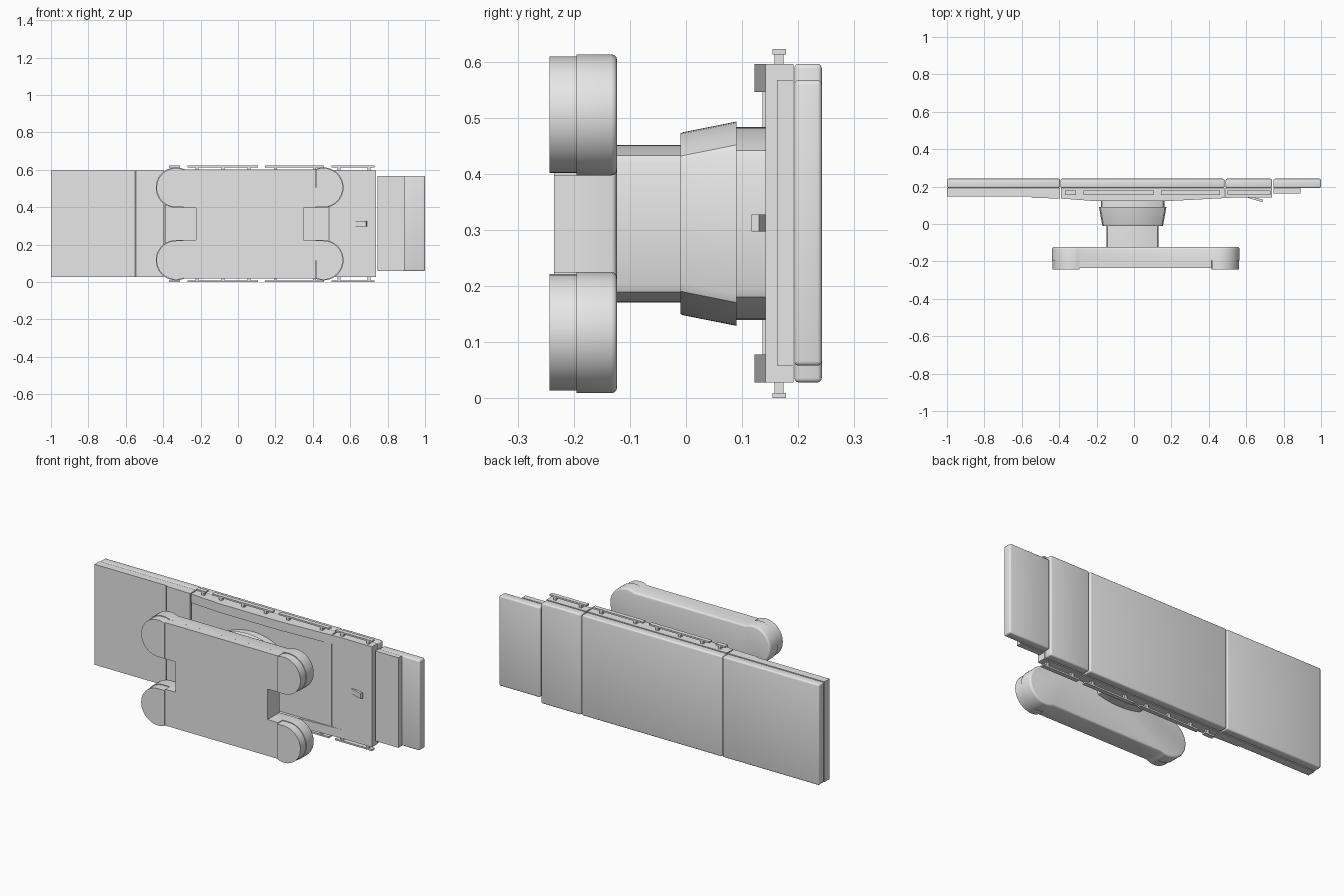
import bpy, bmesh
from math import sin, cos, radians
from mathutils import Vector

cube = bpy.data.objects.get("Cube")
if cube:
    bpy.data.objects.remove(cube, do_unlink=True)

grey = bpy.data.materials.new("plain grey")
grey.use_nodes = True
grey.diffuse_color = (0.8, 0.8, 0.8, 1)
grey.node_tree.nodes["Principled BSDF"].inputs["Base Color"].default_value = (0.8, 0.8, 0.8, 1)

MID = 0.311      # centre height of the whole table
BASE_X = 0.0625  # centre of the base


def finish(bm, name):
    bmesh.ops.recalc_face_normals(bm, faces=bm.faces)
    mesh = bpy.data.meshes.new(name)
    bm.to_mesh(mesh)
    bm.free()
    mesh.materials.append(grey)
    obj = bpy.data.objects.new(name, mesh)
    bpy.context.collection.objects.link(obj)
    bpy.ops.object.select_all(action='DESELECT')
    obj.select_set(True)
    bpy.context.view_layer.objects.active = obj
    bpy.ops.object.shade_smooth_by_angle(angle=radians(35))
    return obj


def box(name, x, y, z, bevel=0.0):
    bm = bmesh.new()
    bmesh.ops.create_cube(bm, size=1)
    for v in bm.verts:
        v.co = Vector([(r[0] + r[1]) / 2 + c * (r[1] - r[0]) for c, r in zip(v.co, (x, y, z))])
    if bevel:
        bmesh.ops.bevel(bm, geom=bm.edges[:], offset=bevel, segments=3, profile=0.5, affect='EDGES')
    return finish(bm, name)


def extrude(name, points, axis, depth, rim=0.0):
    """Extrude a 3D outline by depth along an axis, rounding the far rim."""
    bm = bmesh.new()
    face = bm.faces.new([bm.verts.new(p) for p in points])
    far = bmesh.ops.extrude_face_region(bm, geom=[face], use_keep_orig=True)["geom"]
    move = Vector(axis) * depth
    for v in [g for g in far if isinstance(g, bmesh.types.BMVert)]:
        v.co += move
    if rim:
        edges = [g for g in far if isinstance(g, bmesh.types.BMEdge)]
        bmesh.ops.bevel(bm, geom=edges, offset=rim, segments=3, profile=0.5, affect='EDGES')
    return finish(bm, name)


def loft(name, rings, bulge):
    """Skin stacked rounded outlines, each given as y, half width, half height."""
    bm = bmesh.new()
    loops = []
    for y, hx, hz in rings:
        quarter = [(hx, hz - bulge - 0.012)]
        for i in range(8):
            t = 0.96 * (1 - i / 8)
            quarter.append((hx * t, hz - bulge * t * t))
        top = quarter + [(0, hz)] + [(-a, b) for a, b in reversed(quarter)]
        ring = top + [(-a, -b) for a, b in top]
        loops.append([bm.verts.new((a - 0.007, y, MID + b)) for a, b in ring])
    n = len(loops[0])
    for low, high in zip(loops, loops[1:]):
        for i in range(n):
            j = (i + 1) % n
            bm.faces.new((low[i], low[j], high[j], high[i]))
    bm.faces.new(loops[0])
    bm.faces.new(loops[-1])
    return finish(bm, name)


def lobe(radius, start, end, steps=22):
    angles = [radians(start + (end - start) * i / steps) for i in range(steps + 1)]
    return [(0.394 + radius * cos(a), 0.194 + radius * sin(a)) for a in angles]


def base_point(u, v, y):
    return (BASE_X + u, y, MID + v)


# Base: four round lobes joined by a slab with a notch at each end
quarter = [(0.2875, 0.086)] + lobe(0.108, -90, 116)
half = quarter + [(-u, v) for u, v in reversed(quarter)]
outline = half + [(-u, -v) for u, v in half]
extrude("base_cover", [base_point(u, v, -0.195) for u, v in outline], (0, 1, 0), 0.072, 0.01)
box("base_slab", (BASE_X - 0.2875, BASE_X + 0.2875), (-0.235, -0.19), (0.02, 0.602))
for side in (-1, 1):
    end = "left" if side > 0 else "right"
    span = sorted((BASE_X + side * 0.28, BASE_X + side * 0.353))
    foot = [(0.353, 0.09)] + lobe(0.104, -90, 113)
    for up in (-1, 1):
        level = "upper" if up > 0 else "lower"
        rows = sorted((MID + up * 0.086, MID + up * 0.291))
        box(f"base_shoulder_{end}_{level}", span, (-0.235, -0.19), rows)
        extrude(f"foot_{end}_{level}", [base_point(side * u, up * v, -0.243) for u, v in foot],
                (0, 1, 0), 0.05)

# Column, flared sleeve and head block
loft("column", [(-0.13, 0.139, 0.14), (0, 0.139, 0.14)], 0.02)
loft("column_sleeve", [(-0.01, 0.161, 0.161), (-0.005, 0.163, 0.163), (0.09, 0.18, 0.182)], 0.045)
loft("column_head", [(0.085, 0.17, 0.172), (0.15, 0.17, 0.172)], 0.045)

# Table frames behind each cushion
LOW, HIGH = 0.028, 0.596
box("leg_frame", (-1.0, -0.396), (0.147, 0.192), (LOW, HIGH))
profile = [(-0.555, 0.15), (-0.545, 0.14), (-0.396, 0.136), (-0.396, 0.15)]
extrude("leg_frame_step", [(x, y, LOW) for x, y in profile], (0, 0, 1), HIGH - LOW)
box("seat_frame", (-0.39, 0.484), (0.142, 0.192), (LOW, HIGH))
box("back_frame", (0.49, 0.738), (0.142, 0.192), (LOW, HIGH))
box("head_frame", (0.745, 0.89), (0.162, 0.192), (0.058, 0.567))

# Tapered ribs under the long edges
rib = [(-0.39, 0.15), (-0.39, 0.136), (-0.2, 0.122), (0.17, 0.122), (0.57, 0.143), (0.57, 0.15)]
for name, z in (("lower", LOW), ("upper", HIGH - 0.05)):
    extrude(f"frame_rib_{name}", [(x, y, z) for x, y in rib], (0, 0, 1), 0.05)

# Release lever
lever = [(0.6, 0.143), (0.685, 0.117), (0.69, 0.13), (0.64, 0.143)]
extrude("release_lever", [(x, y, 0.297) for x, y in lever], (0, 0, 1), 0.03)

# Cushions
for name, x0, x1 in (("leg", -1.0, -0.396), ("seat", -0.393, 0.484), ("back", 0.49, 0.738)):
    box(f"{name}_cushion", (x0, x1), (0.193, 0.242), (LOW, HIGH), 0.008)
box("head_cushion", (0.745, 1.0), (0.193, 0.242), (0.058, 0.567), 0.008)

# Accessory rails on posts along both long edges
rails = {"leg": (-0.37, -0.31, [-0.33]), "seat": (-0.27, 0.107, [-0.22, -0.08, 0.06]),
         "middle": (0.145, 0.46, [0.2, 0.41]), "back": (0.5, 0.73, [0.54, 0.7])}
for up in (-1, 1):
    level = "upper" if up > 0 else "lower"
    cap = sorted((MID + up * 0.302, MID + up * 0.311))
    stem = sorted((MID + up * 0.28, MID + up * 0.303))
    for name, (x0, x1, posts) in rails.items():
        box(f"{name}_rail_{level}", (x0, x1), (0.154, 0.178), cap)
        for i, x in enumerate(posts):
            box(f"{name}_rail_post_{level}_{i + 1}", (x - 0.008, x + 0.008), (0.158, 0.174), stem)
